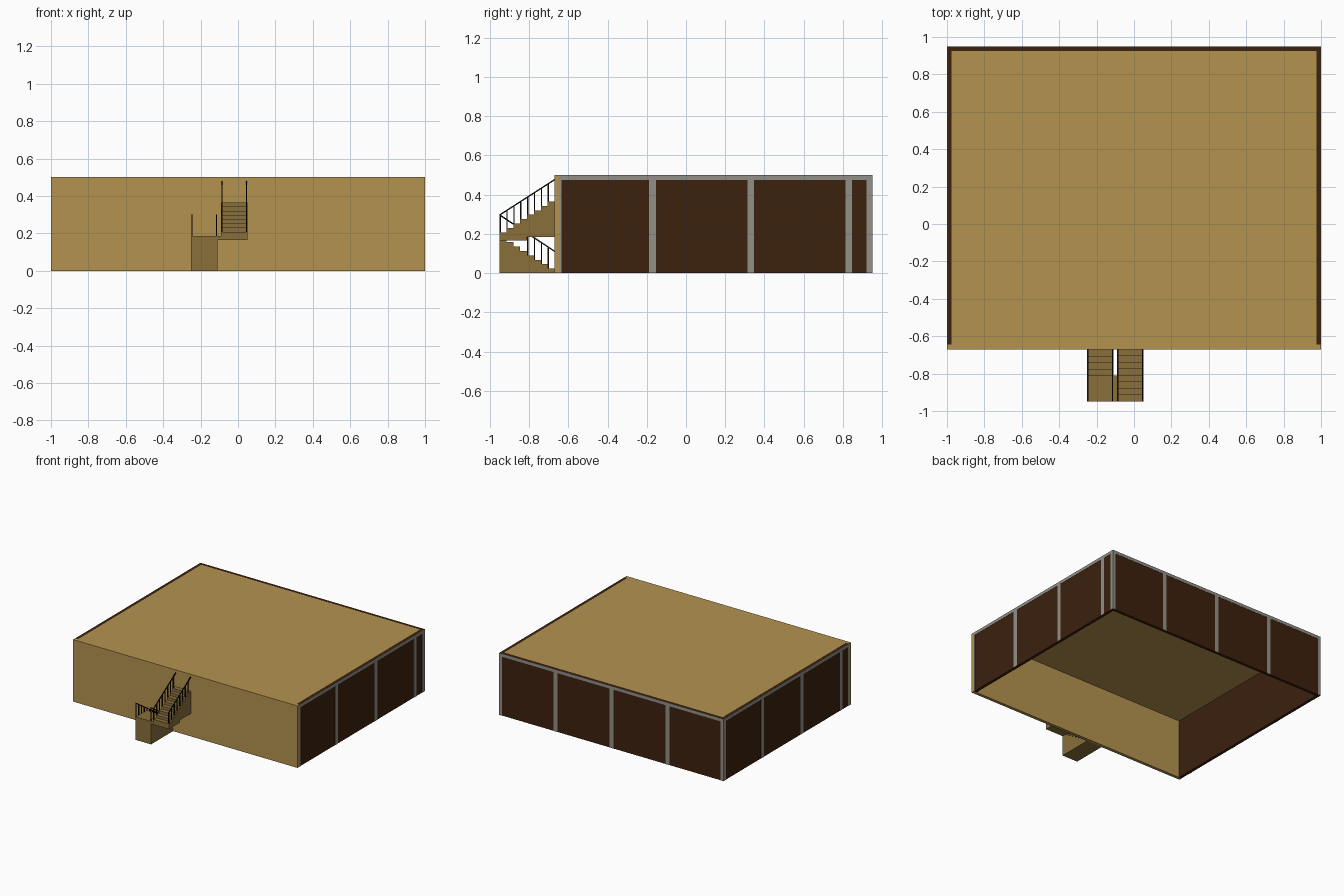
import bpy, bmesh
from mathutils import Vector

if "Cube" in bpy.data.objects:
    bpy.data.objects.remove(bpy.data.objects["Cube"])


def material(name, rgb):
    m = bpy.data.materials.new(name)
    m.diffuse_color = (*rgb, 1)
    m.use_nodes = True
    m.node_tree.nodes["Principled BSDF"].inputs["Base Color"].default_value = m.diffuse_color
    return m


TAN = material("tan plaster", (0.46, 0.29, 0.078))
BROWN = material("dark brown panel", (0.045, 0.015, 0.004))
GREY = material("grey frame", (0.29, 0.28, 0.25))
WOOD = material("stair wood", (0.255, 0.16, 0.045))
BLACK = material("black rail", (0.008, 0.005, 0.003))


def finish(name, bm, mat):
    bmesh.ops.recalc_face_normals(bm, faces=bm.faces)
    me = bpy.data.meshes.new(name)
    bm.to_mesh(me)
    bm.free()
    me.materials.append(mat)
    ob = bpy.data.objects.new(name, me)
    bpy.context.collection.objects.link(ob)
    return ob


def add_box(bm, x0, x1, y0, y1, z0, z1):
    vs = bmesh.ops.create_cube(bm, size=1)["verts"]
    for v in vs:
        v.co = Vector((x1 if v.co.x > 0 else x0,
                       y1 if v.co.y > 0 else y0,
                       z1 if v.co.z > 0 else z0))


def boxes(name, mat, *dims):
    bm = bmesh.new()
    for d in dims:
        add_box(bm, *d)
    return finish(name, bm, mat)


def extrude_profile(name, mat, pts, x0, x1):
    """Side profile in (y, z) pushed along x."""
    bm = bmesh.new()
    face = bm.faces.new([bm.verts.new((x0, y, z)) for y, z in pts])
    ext = bmesh.ops.extrude_face_region(bm, geom=[face])["geom"]
    bmesh.ops.translate(bm, vec=(x1 - x0, 0, 0),
                        verts=[g for g in ext if isinstance(g, bmesh.types.BMVert)])
    return finish(name, bm, mat)


FRONT, BACK, H = -0.67, 0.95, 0.5
T = 0.025      # wall thickness
P = 0.002      # frame plate thickness
W = 0.0175     # half width of a frame post

# Building shell, open underneath
boxes("front_wall", TAN, (-1, 1, FRONT, FRONT + T, 0, H))
boxes("roof", TAN, (-1 + T, 1 - T, FRONT + T, BACK - T, H - 0.02, H))
boxes("right_wall", BROWN, (1 - T, 1 - P, FRONT + T, BACK - P, 0, H))
boxes("left_wall", BROWN, (-1 + P, -1 + T, FRONT + T, BACK - P, 0, H))
boxes("back_wall", BROWN, (-1 + T, 1 - T, BACK - T, BACK - P, 0, H))

# Grey frames: top band, end posts and posts every half unit
ZB = H - T
for name, x0, x1, centres in (
        ("right_frame", 1 - P, 1, [FRONT + 0.5 * k for k in (1, 2, 3)]),
        ("left_frame", -1, -1 + P, [BACK - 0.5 * k for k in (1, 2, 3)])):
    parts = [(x0, x1, FRONT + T, BACK, ZB, H),
             (x0, x1, FRONT + T, FRONT + T + 0.01, 0, ZB),
             (x0, x1, BACK - 0.03, BACK, 0, ZB)]
    parts += [(x0, x1, c - W, c + W, 0, ZB) for c in centres]
    boxes(name, GREY, *parts)
B0 = BACK - P
boxes("back_frame", GREY, (-1 + P, 1 - P, B0, BACK, ZB, H),
      (-1 + P, -0.975, B0, BACK, 0, ZB), (0.975, 1 - P, B0, BACK, 0, ZB),
      *[(c - W, c + W, B0, BACK, 0, ZB) for c in (-0.5, 0, 0.5)])

# Two solid stair flights joined by a landing
N, Y0 = 8, -0.95
RUN, RISE = (FRONT - Y0) / N, 0.0225
LOW_X, HIGH_X, MID = (-0.25, -0.11), (-0.09, 0.05), 0.185

low = [(Y0, 0), (FRONT, 0)]
high = [(FRONT, MID), (Y0, MID)]
for k in range(N):
    low += [(FRONT - k * RUN, (k + 1) * RISE), (FRONT - (k + 1) * RUN, (k + 1) * RISE)]
    high += [(Y0 + k * RUN, MID + (k + 1) * RISE), (Y0 + (k + 1) * RUN, MID + (k + 1) * RISE)]
extrude_profile("lower_flight", WOOD, low, *LOW_X)
extrude_profile("upper_flight", WOOD, high, *HIGH_X)
boxes("landing", WOOD, (LOW_X[0], HIGH_X[1], Y0, Y0 + 4 * RUN, 0.165, MID))


# Railings: sloped handrail with one post on every step
def railing(name, x, z_front, z_back, tread):
    r = 0.003
    slope = (z_back - z_front) / (FRONT - Y0)
    extrude_profile(name + "_handrail", BLACK,
                    [(Y0, z_front - 0.008), (FRONT, z_back - 0.008),
                     (FRONT, z_back), (Y0, z_front)], x - r, x + r)
    posts = []
    for k in range(N):
        y = Y0 + k * RUN + r
        posts.append((x - r, x + r, y - r, y + r, tread(k), z_front + slope * (y - Y0) - 0.004))
    boxes(name + "_posts", BLACK, *posts)


for side, i, s in (("left", 0, 1), ("right", 1, -1)):
    railing("lower_" + side, LOW_X[i] + s * 0.004, 0.30, 0.115,
            lambda k: MID if k < 4 else (N - k) * RISE)
    railing("upper_" + side, HIGH_X[i] + s * 0.004, 0.30, 0.48,
            lambda k: MID + (k + 1) * RISE)
